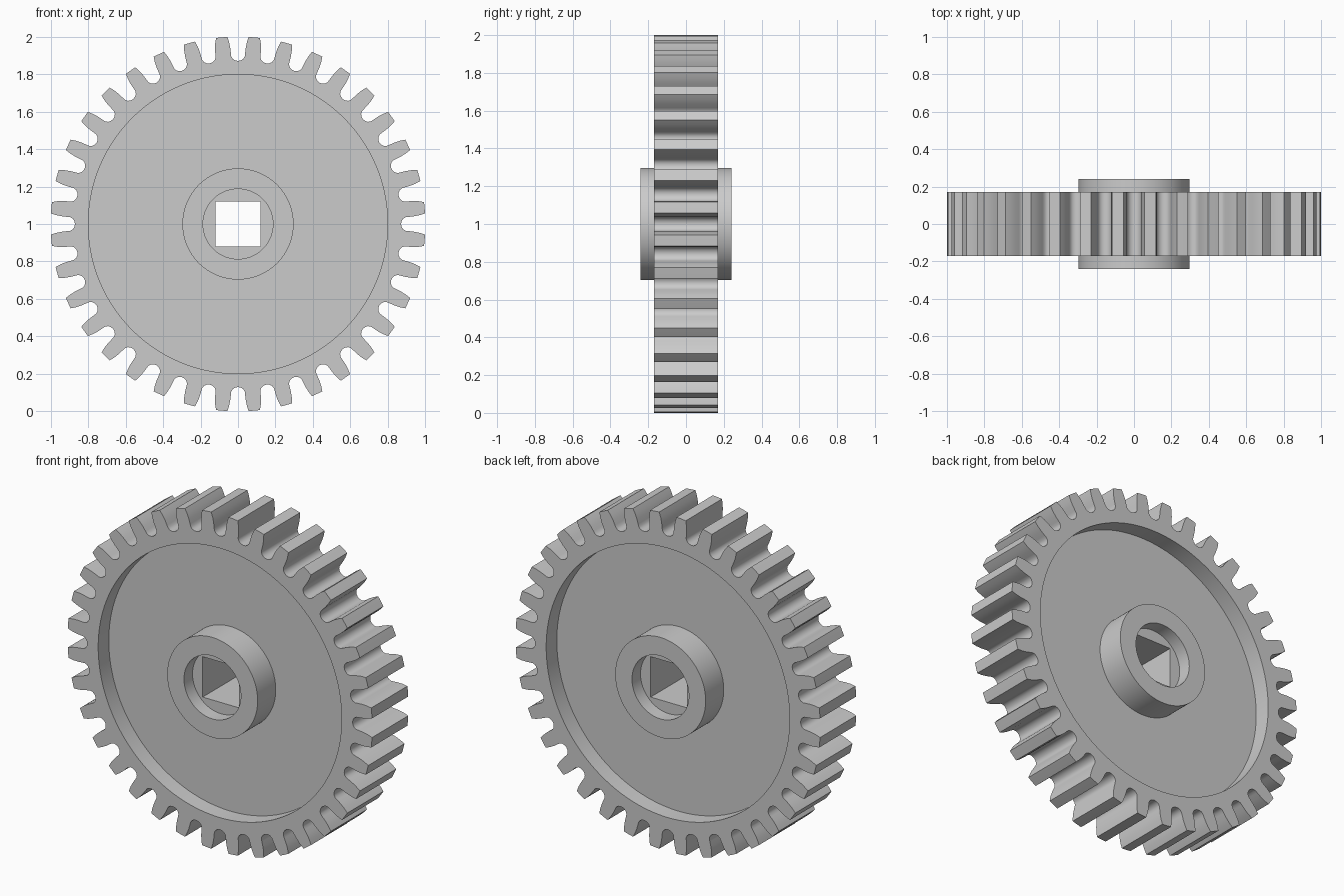
import bpy, bmesh, math

if "Cube" in bpy.data.objects:
    bpy.data.objects.remove(bpy.data.objects["Cube"])

TEETH, K = 36, 16            # K points per tooth pitch
N = TEETH * K
CENTRE_Z = 1.0
# half of one tooth gap: (offset from gap centre line, distance from axis)
GAP = [(0, .872), (.015, .875), (.028, .883), (.036, .896), (.038, .912),
       (.041, .940), (.047, .970), (.057, 1.0)]


def circle(r):
    return [(r * math.sin(2 * math.pi * i / N), r * math.cos(2 * math.pi * i / N)) for i in range(N)]


def square(h):
    pts = circle(1)
    return [(h * x / max(abs(x), abs(z)), h * z / max(abs(x), abs(z))) for x, z in pts]


def teeth():
    pitch = 2 * math.pi / TEETH
    tip = 1.0016
    half = GAP + [(tip * math.sin(pitch / 2), tip * math.cos(pitch / 2))]
    # one pitch: right half of a gap, tooth tip, left half of the next gap
    first = [(math.atan2(x, z), math.hypot(x, z)) for x, z in half]
    period = first + [(pitch - a, r) for a, r in reversed(first[1:-1])]
    return [(r * math.sin(a + t * pitch), r * math.cos(a + t * pitch))
            for t in range(TEETH) for a, r in period]


# cross-section of the front half, from square hole out to the teeth
front = [(square(.12), .16),                        # square shaft hole
         (circle(.187), .16), (circle(.187), .24),  # round counterbore
         (circle(.297), .24), (circle(.297), .07),  # hub
         (circle(.80), .07), (circle(.80), .17),    # recessed web
         (teeth(), .17)]                            # toothed rim
sections = [(p, -y) for p, y in front] + [(p, y) for p, y in reversed(front)]

bm = bmesh.new()
rings = [[bm.verts.new((x, y, z + CENTRE_Z)) for x, z in pts] for pts, y in sections]
for a, b in zip(rings, rings[1:] + rings[:1]):
    for i in range(N):
        j = (i + 1) % N
        bm.faces.new((a[i], a[j], b[j], b[i]))
bmesh.ops.recalc_face_normals(bm, faces=bm.faces)

mesh = bpy.data.meshes.new("spur_gear")
bm.to_mesh(mesh)
bm.free()
gear = bpy.data.objects.new("spur_gear", mesh)
bpy.context.collection.objects.link(gear)
bpy.context.view_layer.objects.active = gear
gear.select_set(True)
bpy.ops.object.shade_smooth_by_angle(angle=math.radians(30))
